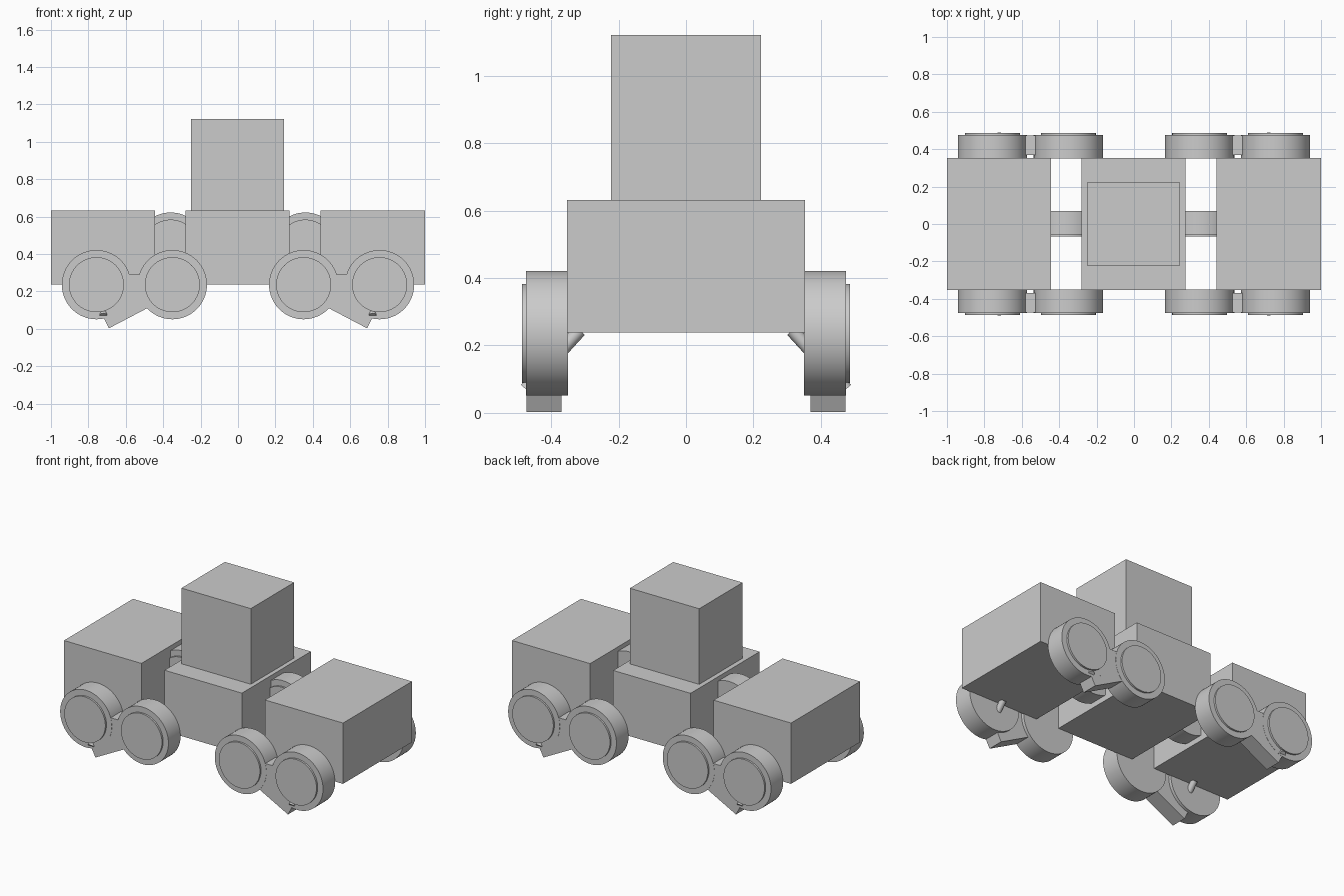
import bpy, bmesh
from math import pi
from mathutils import Vector

cube = bpy.data.objects.get("Cube")
if cube:
    bpy.data.objects.remove(cube, do_unlink=True)

grey = bpy.data.materials.new("plain_grey")
grey.use_nodes = True
grey.diffuse_color = (0.6, 0.6, 0.6, 1)
grey.node_tree.nodes["Principled BSDF"].inputs["Base Color"].default_value = (0.6, 0.6, 0.6, 1)


def box(name, low, high):
    low, high = Vector(low), Vector(high)
    bpy.ops.mesh.primitive_cube_add(size=1, location=(low + high) / 2)
    ob = bpy.context.object
    ob.name = name
    ob.scale = high - low
    ob.data.materials.append(grey)


def rod(name, start, end, radius, sides=64):
    start, end = Vector(start), Vector(end)
    axis = end - start
    bpy.ops.mesh.primitive_cylinder_add(
        vertices=sides, radius=radius, depth=axis.length, location=(start + end) / 2,
        rotation=axis.to_track_quat("Z", "Y").to_euler())
    ob = bpy.context.object
    ob.name = name
    ob.data.materials.append(grey)
    bpy.ops.object.shade_smooth_by_angle(angle=pi / 6)


def wheel(name, x, z, y_inner, y_outer):
    """Tyre with a slightly raised hub disc on its outer side."""
    step = 0.012 if y_outer > y_inner else -0.012
    rod(name + "_tyre", (x, y_inner, z), (x, y_outer, z), 0.185)
    rod(name + "_hub", (x, y_outer - step, z), (x, y_outer + step, z), 0.147)


def plate(name, outline, y0, y1):
    """Extrude an x-z outline along y."""
    bm = bmesh.new()
    face = bm.faces.new([bm.verts.new((x, y0, z)) for x, z in outline])
    new = bmesh.ops.extrude_face_region(bm, geom=[face])["geom"]
    bmesh.ops.translate(bm, vec=(0, y1 - y0, 0),
                        verts=[v for v in new if isinstance(v, bmesh.types.BMVert)])
    bmesh.ops.recalc_face_normals(bm, faces=bm.faces)
    mesh = bpy.data.meshes.new(name)
    bm.to_mesh(mesh)
    bm.free()
    mesh.materials.append(grey)
    bpy.context.collection.objects.link(bpy.data.objects.new(name, mesh))


# Body blocks and tower
box("right_body", (-1, -0.353, 0.238), (-0.445, 0.353, 0.632))
box("middle_body", (-0.28, -0.353, 0.238), (0.275, 0.353, 0.632))
box("left_body", (0.44, -0.353, 0.238), (1, 0.353, 0.632))
box("tower", (-0.25, -0.222, 0.632), (0.247, 0.222, 1.122))

# Link between paired wheels, with its foot pointing down and outward
link = [(0.69, 0.003), (0.73, 0.08), (0.73, 0.29), (0.40, 0.29), (0.40, 0.155)]

for side, sx in (("right", -1), ("left", 1)):
    # Upright disc joining neighbouring body blocks
    wheel(side + "_coupling", sx * 0.36, 0.437, 0.07, -0.055)
    for end, sy in (("front", -1), ("back", 1)):
        name = side + "_" + end
        for place, x in (("inner", 0.351), ("outer", 0.757)):
            wheel(name + "_" + place, sx * x, 0.236, sy * 0.35, sy * 0.475)
        plate(name + "_link", [(sx * x, z) for x, z in link], sy * 0.37, sy * 0.474)
        # Slanted strut running from the body out to the foot
        rod(name + "_strut", (sx * 0.72, sy * 0.315, 0.245), (sx * 0.72, sy * 0.475, 0.07), 0.02, 16)
